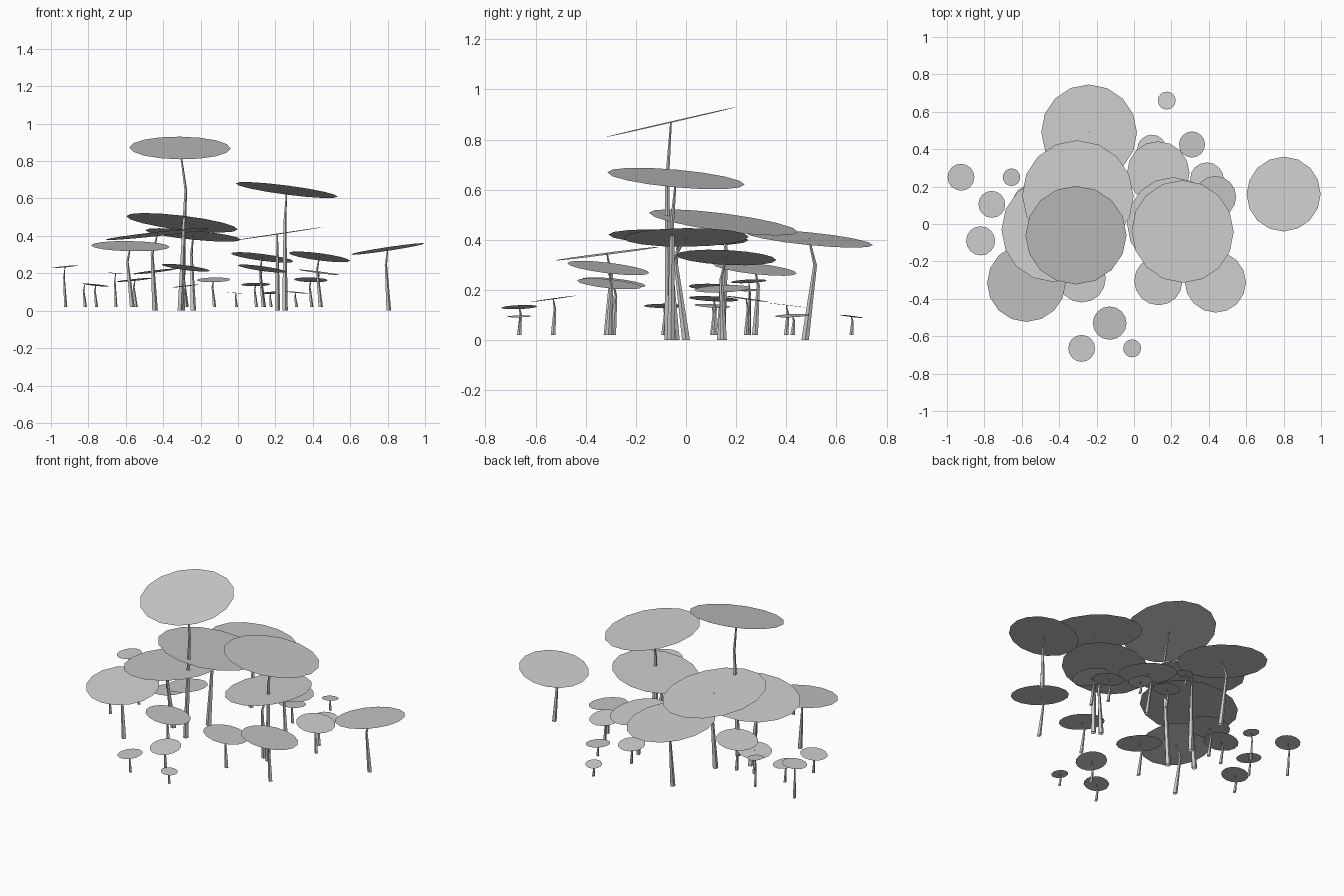
import bpy, bmesh, math
from mathutils import Vector

if "Cube" in bpy.data.objects:
    bpy.data.objects.remove(bpy.data.objects["Cube"])

SIDES = 16


def finish(bm, name):
    me = bpy.data.meshes.new(name)
    bm.to_mesh(me)
    bm.free()
    ob = bpy.data.objects.new(name, me)
    bpy.context.collection.objects.link(ob)
    return ob


def canopy(name, x, y, z, r, sx, sy):
    """Thin flat disc, tilted by its slopes along x and y."""
    bm = bmesh.new()
    bmesh.ops.create_circle(bm, cap_ends=True, segments=SIDES, radius=r)
    normal = Vector((-sx, -sy, 1))
    rot = Vector((0, 0, 1)).rotation_difference(normal).to_matrix()
    for v in bm.verts:
        v.co = rot @ v.co + Vector((x, y, z))
    finish(bm, name)


def trunk(name, x, y, z, r, base_z, base, kink):
    """Tapered stem with one bend below the canopy."""
    h = z - base_z
    w = 0.007 + 0.034 * r
    rings = [((x + base[0], y + base[1], base_z), w),
             ((x + kink[0], y + kink[1], base_z + 0.74 * h), w * 0.5),
             ((x, y, z), w * 0.22)]
    n = 5
    bm = bmesh.new()
    loops = []
    for (cx, cy, cz), rad in rings:
        loops.append([bm.verts.new((cx + rad * math.cos(2 * math.pi * i / n),
                                    cy + rad * math.sin(2 * math.pi * i / n), cz))
                      for i in range(n)])
    for a, b in zip(loops, loops[1:]):
        for i in range(n):
            j = (i + 1) % n
            bm.faces.new((a[i], a[j], b[j], b[i]))
    bm.faces.new(loops[-1])
    finish(bm, name)


def tree(name, x, y, z, r, sx, sy, base_z=0.02, base=None, kink=None):
    # default bend grows with the size of the tree
    base = base or (0.04 * r, 0.0)
    kink = kink or (-0.08 * r, 0.08 * r)
    canopy(name + "_canopy", x, y, z, r, sx, sy)
    trunk(name + "_trunk", x, y, z, r, base_z, base, kink)


# tall trees rooted on the ground
tree("tallest_tree", -.31, -.06, .87, .27, -.01, .23, 0, (0, -.01), (.03, -.015))
tree("tall_right_tree", .26, -.04, .645, .275, -.13, -.09, 0, (-.01, -.02), (-.01, -.015))
tree("broad_tree", -.30, .15, .47, .30, -.12, -.13, 0, (0, -.01), (.01, .01))
tree("back_tree", -.24, .49, .405, .257, -.10, -.10, 0, (0, -.015), (-.01, .025))
tree("left_tree", -.43, -.03, .41, .28, .11, -.04, 0, (-.015, .03), (-.03, -.01))
tree("right_tree", .21, 0, .41, .25, .15, .01, 0, (0, -.04), (0, -.06))
tree("far_right_tree", .80, .16, .33, .20, .15, -.05, 0, (.005, -.01), (-.01, -.02))

# middle and small trees: x, y, height, radius, slope x, slope y
middle = [
    (-.575, -.315, .345, .210, -.02, .13),
    (.435, -.31, .288, .165, -.13, -.12),
    (.13, .275, .285, .168, -.13, -.11),
    (.13, -.305, .225, .130, -.14, -.10),
    (-.28, -.29, .230, .130, -.13, -.10),
    (-.445, .13, .210, .120, .12, -.05),
    (.435, .145, .205, .112, -.13, .04),
]
small = [
    (-.55, .11, .165, .100, .10, -.05),
    (.39, .24, .165, .090, -.03, -.14),
    (.095, .40, .140, .078, .01, -.12),
    (.31, .425, .098, .070, -.09, .04),
    (.175, .66, .095, .048, .05, -.13),
    (-.925, .25, .235, .072, .10, .05),
    (-.655, .25, .200, .047, -.10, .03),
    (-.76, .105, .137, .072, -.10, -.06),
    (-.82, -.09, .137, .078, .11, .00),
    (-.13, -.53, .165, .090, .02, .14),
    (-.28, -.665, .132, .072, .11, .04),
    (-.01, -.665, .095, .048, -.08, .02),
]
for i, t in enumerate(middle):
    tree(f"middle_tree_{i + 1}", *t)
for i, t in enumerate(small):
    tree(f"small_tree_{i + 1}", *t)
